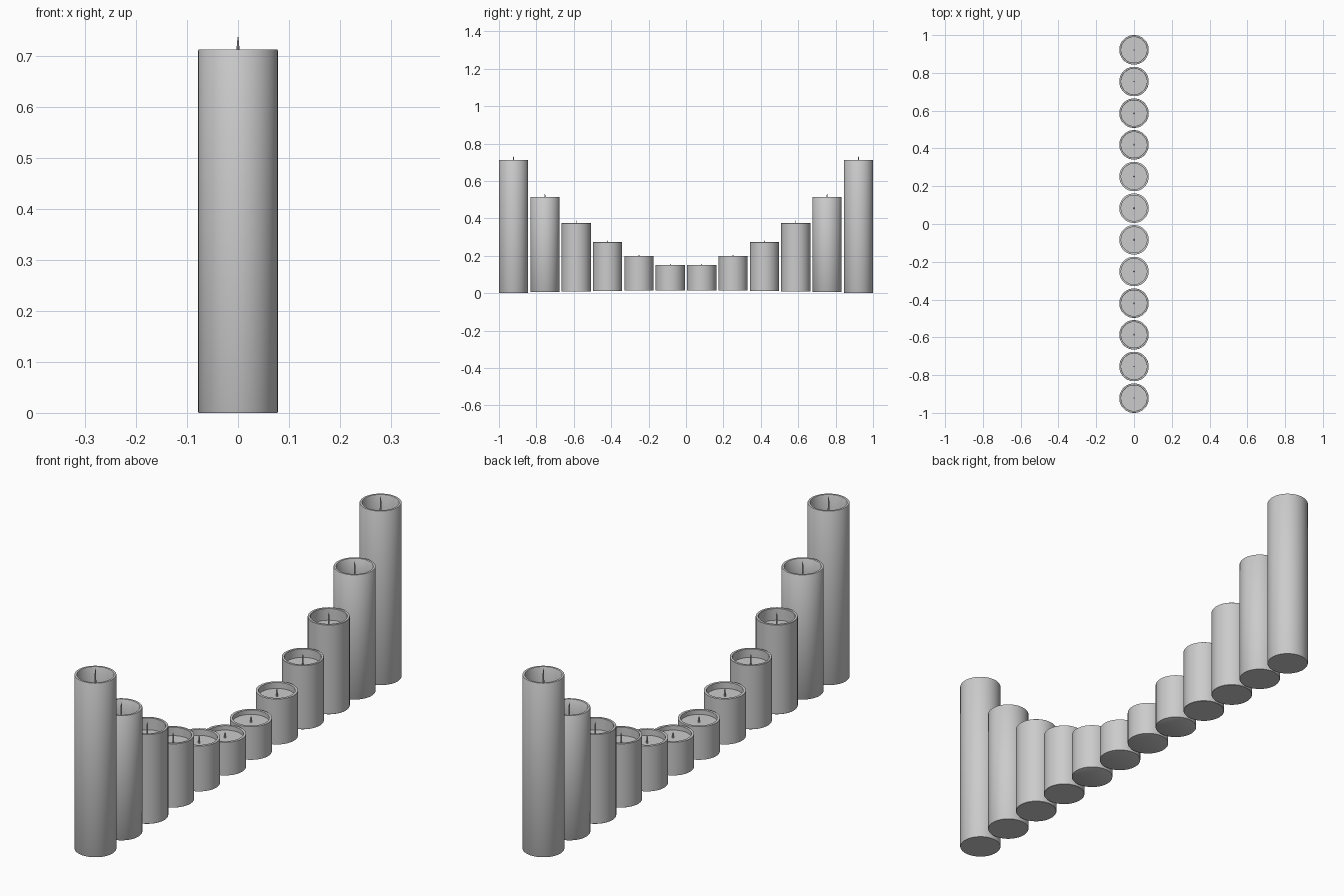
import bpy, bmesh, math

if "Cube" in bpy.data.objects:
    bpy.data.objects.remove(bpy.data.objects["Cube"])

SEG = 64
R = 0.078            # outer radius of each candle
PIVOT = 0.018        # height the row was squashed towards
FULL_TOP = 0.712     # top of the tallest candle


def lathe(name, profile, seg, y, s):
    """Spin an (r, z) profile round z; squash z by s about PIVOT."""
    bm = bmesh.new()
    rings = []
    for r, z in profile:
        zz = (z - PIVOT) * s + PIVOT
        if r == 0:
            rings.append([bm.verts.new((0, y, zz))])
        else:
            rings.append([bm.verts.new((r * math.cos(2 * math.pi * i / seg),
                                        y + r * math.sin(2 * math.pi * i / seg), zz))
                          for i in range(seg)])
    for a, b in zip(rings, rings[1:]):
        for i in range(seg):
            j = (i + 1) % seg
            if len(a) == 1:
                bm.faces.new((a[0], b[j], b[i]))
            elif len(b) == 1:
                bm.faces.new((a[i], a[j], b[0]))
            else:
                bm.faces.new((a[i], a[j], b[j], b[i]))
    bmesh.ops.recalc_face_normals(bm, faces=bm.faces)
    mesh = bpy.data.meshes.new(name)
    bm.to_mesh(mesh)
    bm.free()
    ob = bpy.data.objects.new(name, mesh)
    bpy.context.collection.objects.link(ob)
    bpy.ops.object.select_all(action='DESELECT')
    ob.select_set(True)
    bpy.context.view_layer.objects.active = ob
    bpy.ops.object.shade_smooth_by_angle(angle=math.radians(35))
    return ob


# Candle body: flat base, straight wall, thin rim, recessed wax floor
FLOOR = FULL_TOP - 0.095
body = [(0, 0), (R - 0.001, 0), (R, 0.002), (R, FULL_TOP - 0.002),
        (R - 0.001, FULL_TOP), (0.069, FULL_TOP), (0.068, FULL_TOP - 0.002),
        (0.068, FLOOR), (0, FLOOR)]

# Wick: slim tapered stem ending in a point above the rim
wick = [(0, FLOOR - 0.005), (0.0035, FLOOR - 0.005), (0.003, FULL_TOP),
        (0.0018, 0.727), (0, 0.74)]

# Candle tops from the outside of the row to the middle
tops = [0.712, 0.515, 0.375, 0.273, 0.2, 0.151]
STEP = (1 - R) / 5.5
for i, top in enumerate(tops):
    s = (top - PIVOT) / (FULL_TOP - PIVOT)
    for side, label in ((-1, "front"), (1, "back")):
        y = side * STEP * (5.5 - i)
        lathe(f"candle_{label}_{i + 1}", body, SEG, y, s)
        lathe(f"wick_{label}_{i + 1}", wick, 10, y, s)
